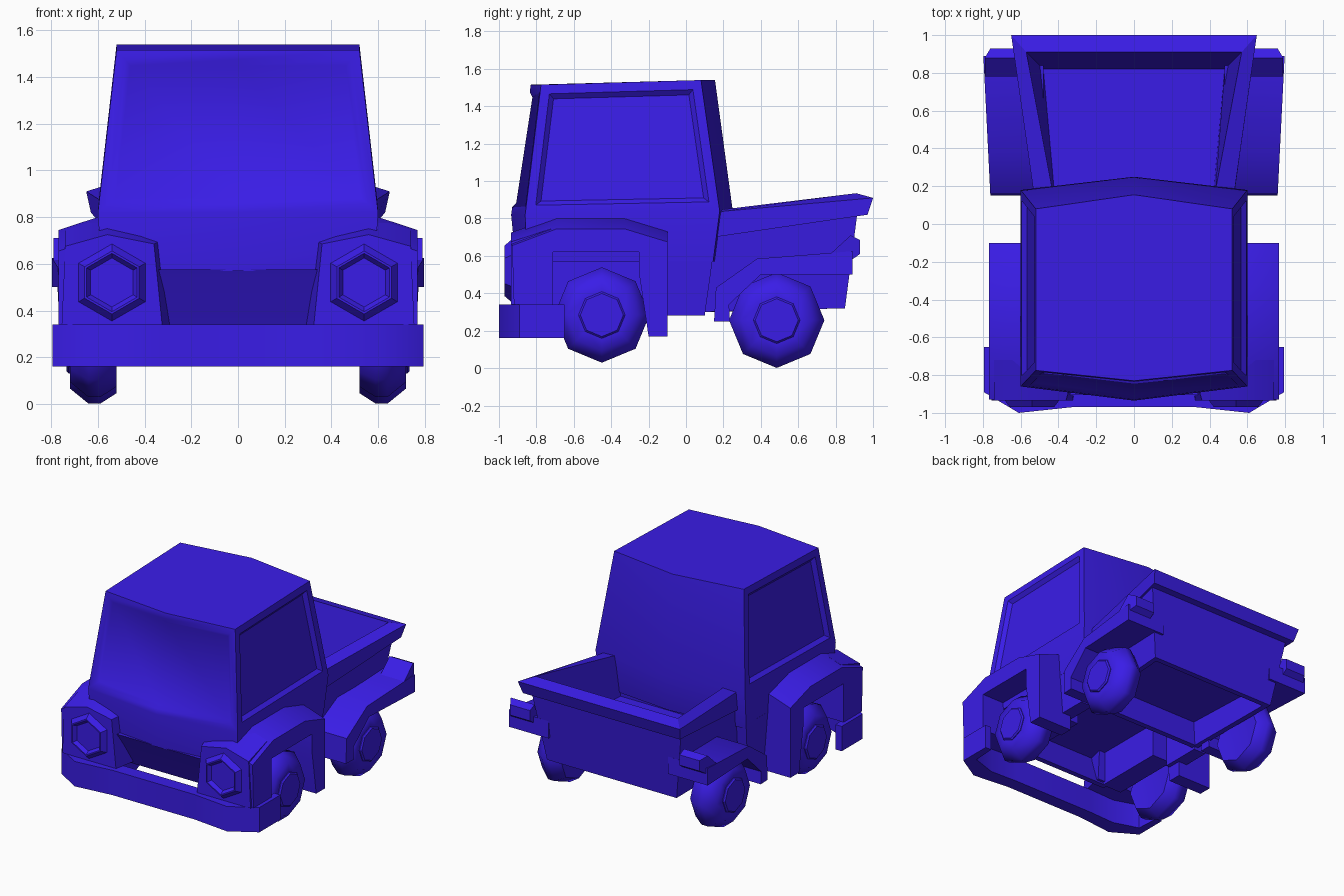
import bpy, bmesh
from math import sin, cos, pi, radians

cube = bpy.data.objects.get("Cube")
if cube:
    bpy.data.objects.remove(cube, do_unlink=True)

paint = bpy.data.materials.new("violet_blue_paint")
paint.use_nodes = True
COLOUR = (0.042, 0.012, 0.8, 1)
paint.diffuse_color = COLOUR
paint.node_tree.nodes["Principled BSDF"].inputs["Base Color"].default_value = COLOUR


def loft(name, rings, mirror=False, angle=40, edit=None):
    """Skin a stack of equal-length rings, close both ends."""
    bm = bmesh.new()
    rows = [[bm.verts.new(p) for p in ring] for ring in rings]
    n = len(rows[0])
    for a, b in zip(rows, rows[1:]):
        for i in range(n):
            j = (i + 1) % n
            bm.faces.new((a[i], a[j], b[j], b[i]))
    bm.faces.new(rows[0])
    bm.faces.new(rows[-1])
    bmesh.ops.recalc_face_normals(bm, faces=bm.faces)
    if edit:
        edit(bm)
    mesh = bpy.data.meshes.new(name)
    bm.to_mesh(mesh)
    bm.free()
    mesh.materials.append(paint)
    obj = bpy.data.objects.new(name, mesh)
    bpy.context.collection.objects.link(obj)
    if mirror:
        mod = obj.modifiers.new("mirror", "MIRROR")
        mod.use_mirror_merge = False
    bpy.ops.object.select_all(action="DESELECT")
    obj.select_set(True)
    bpy.context.view_layer.objects.active = obj
    bpy.ops.object.shade_smooth_by_angle(angle=radians(angle))
    return obj


def cab_ring(w, front, front_mid, back, back_mid, zf, zb):
    """Six-sided plan with a pointed front and back."""
    return [(w, front, zf), (0, front_mid, zf), (-w, front, zf),
            (-w, back, zb), (0, back_mid, zb), (w, back, zb)]


def bed_ring(wf, wr, yf, yr, zf, zr):
    return [(wf, yf, zf), (wr, yr, zr), (-wr, yr, zr), (-wf, yf, zf)]


def side_ring(x, profile):
    """Side profile of (y, z) points placed at one x."""
    return [(x, y, z) for y, z in profile]


def disc(r, sides, along, centre, axis):
    """Ring of points round the x or y axis, with a corner at the top."""
    pts = []
    for i in range(sides):
        t = 2 * pi * i / sides
        u, z = r * sin(t), centre[1] + r * cos(t)
        pts.append((along, centre[0] + u, z) if axis == "x" else (centre[0] + u, along, z))
    return pts


# Cab with recessed side windows and windscreen
def cut_windows(bm):
    def pick(test):
        return [f for f in bm.faces if 1 < f.calc_center_median().z < 1.4 and test(f.normal)]
    groups = [(pick(lambda n: n.x > 0.8), 0.05, -0.025),
              (pick(lambda n: n.x < -0.8), 0.05, -0.025),
              (pick(lambda n: n.y < -0.8), 0.04, -0.018)]
    for faces, border, depth in groups:
        bmesh.ops.inset_region(bm, faces=faces, thickness=border, use_even_offset=True)
        bmesh.ops.inset_region(bm, faces=faces, thickness=0.025, depth=depth,
                               use_even_offset=True)


loft("cab", [
    cab_ring(0.585, -0.85, -0.91, 0.145, 0.20, 0.57, 0.57),
    cab_ring(0.60, -0.86, -0.935, 0.18, 0.25, 0.82, 0.84),
    cab_ring(0.52, -0.775, -0.83, 0.08, 0.155, 1.515, 1.54),
], edit=cut_windows)

# Lower door panels between the fenders
sill = [(-0.20, 0.28), (0.10, 0.28), (0.145, 0.60), (-0.20, 0.60)]
loft("lower_door", [
    side_ring(0.46, sill),
    [(0.56 if z < 0.5 else 0.587, y, z) for y, z in sill]], mirror=True)

# Grille sloping back under the nose
grille = [(-0.905, 0.575), (-0.885, 0.54), (-0.77, 0.32), (-0.73, 0.32), (-0.84, 0.575)]
loft("grille", [side_ring(x, grille) for x in (-0.37, 0.37)], angle=20)

# Inner boxes of the front wheel wells
well = [(-0.74, 0.32), (-0.20, 0.32), (-0.20, 0.63), (-0.74, 0.63)]
loft("wheel_well", [side_ring(x, well) for x in (0.34, 0.50)], mirror=True)

# Front fenders: arch profile, top edge sloping down outwards
arch = [(-0.92, 0.34), (-0.93, 0.71), (-0.69, 0.80), (-0.33, 0.80), (-0.10, 0.73),
        (-0.10, 0.17), (-0.20, 0.17), (-0.25, 0.50), (-0.25, 0.62), (-0.71, 0.62),
        (-0.71, 0.34)]
low_arch = [(y, z - 0.055 if z > 0.65 else z) for y, z in arch]
loft("front_fender", [side_ring(0.49, arch), side_ring(0.6, arch),
                      side_ring(0.768, low_arch)], mirror=True, angle=30)

# Lamp housings beside the grille
face = [(0.325, 0.34), (0.36, 0.685), (0.56, 0.725), (0.74, 0.675), (0.755, 0.34)]
shift = [(-0.045, 0), (-0.06, 0.03), (0, 0.075), (0, 0.07), (0, 0)]
loft("lamp_housing", [
    [(x, -0.935, z) for x, z in face],
    [(x + dx, -0.72, z + dz) for (x, z), (dx, dz) in zip(face, shift)]], mirror=True)

# Six-sided headlights
lamp = (0.54, 0.52)
loft("headlight", [disc(r, 6, y, lamp, "y") for r, y in
                   [(0.165, -0.88), (0.165, -0.935), (0.135, -0.97),
                    (0.125, -0.97), (0.105, -0.945)]], mirror=True, angle=30)

# Wrap-round front bumper
half = [(0.33, -0.97), (0.61, -1.0), (0.795, -0.89), (0.795, -0.65),
        (0.745, -0.65), (0.735, -0.82), (0.55, -0.88), (0.33, -0.87)]
plan = half + [(-x, y) for x, y in reversed(half)]
loft("front_bumper", [[(x, y, z) for x, y in plan] for z in (0.16, 0.34)])

# Load bed: open underneath, flared rim, sunken floor
loft("load_bed", [
    bed_ring(0.44, 0.47, 0.12, 0.80, 0.48, 0.48),
    bed_ring(0.45, 0.48, 0.12, 0.81, 0.30, 0.32),
    bed_ring(0.49, 0.52, 0.08, 0.85, 0.30, 0.32),
    bed_ring(0.51, 0.60, 0.15, 0.915, 0.70, 0.82),
    bed_ring(0.53, 0.63, 0.15, 0.97, 0.70, 0.82),
    bed_ring(0.53, 0.65, 0.16, 1.0, 0.835, 0.91),
    bed_ring(0.43, 0.57, 0.17, 0.91, 0.845, 0.935),
    bed_ring(0.42, 0.48, 0.15, 0.82, 0.54, 0.54)], angle=20)

# Rear fenders, widening slightly to the back
strip = [(0.15, 0.25), (0.16, 0.43), (0.38, 0.585), (0.89, 0.625), (0.89, 0.50),
         (0.40, 0.50), (0.23, 0.34), (0.235, 0.25)]
loft("rear_fender", [
    side_ring(0.48, strip),
    [(0.753 + 0.05 * y, y, z) for y, z in strip]], mirror=True)

# Wedge-shaped tail lamps on the fender ends
wedge = [(0.76, 0.60), (0.88, 0.71), (0.93, 0.685), (0.93, 0.61), (0.88, 0.575)]
loft("tail_lamp", [
    side_ring(0.60, wedge),
    [(0.79 if y < 0.9 else 0.76, y, z) for y, z in wedge]], mirror=True, angle=20)

# Eight-sided wheels with raised hubs
tyre = [(0.13, 0.53), (0.21, 0.52), (0.255, 0.59), (0.255, 0.64), (0.19, 0.72), (0.12, 0.72)]
hub = [(0.125, 0.70), (0.125, 0.725), (0.115, 0.735)]
for end, centre in (("front", (-0.45, 0.284)), ("rear", (0.485, 0.256))):
    loft(end + "_wheel", [disc(r, 8, x, centre, "x") for r, x in tyre],
         mirror=True, angle=60)
    loft(end + "_hub", [disc(r, 8, x, centre, "x") for r, x in hub],
         mirror=True, angle=30)
